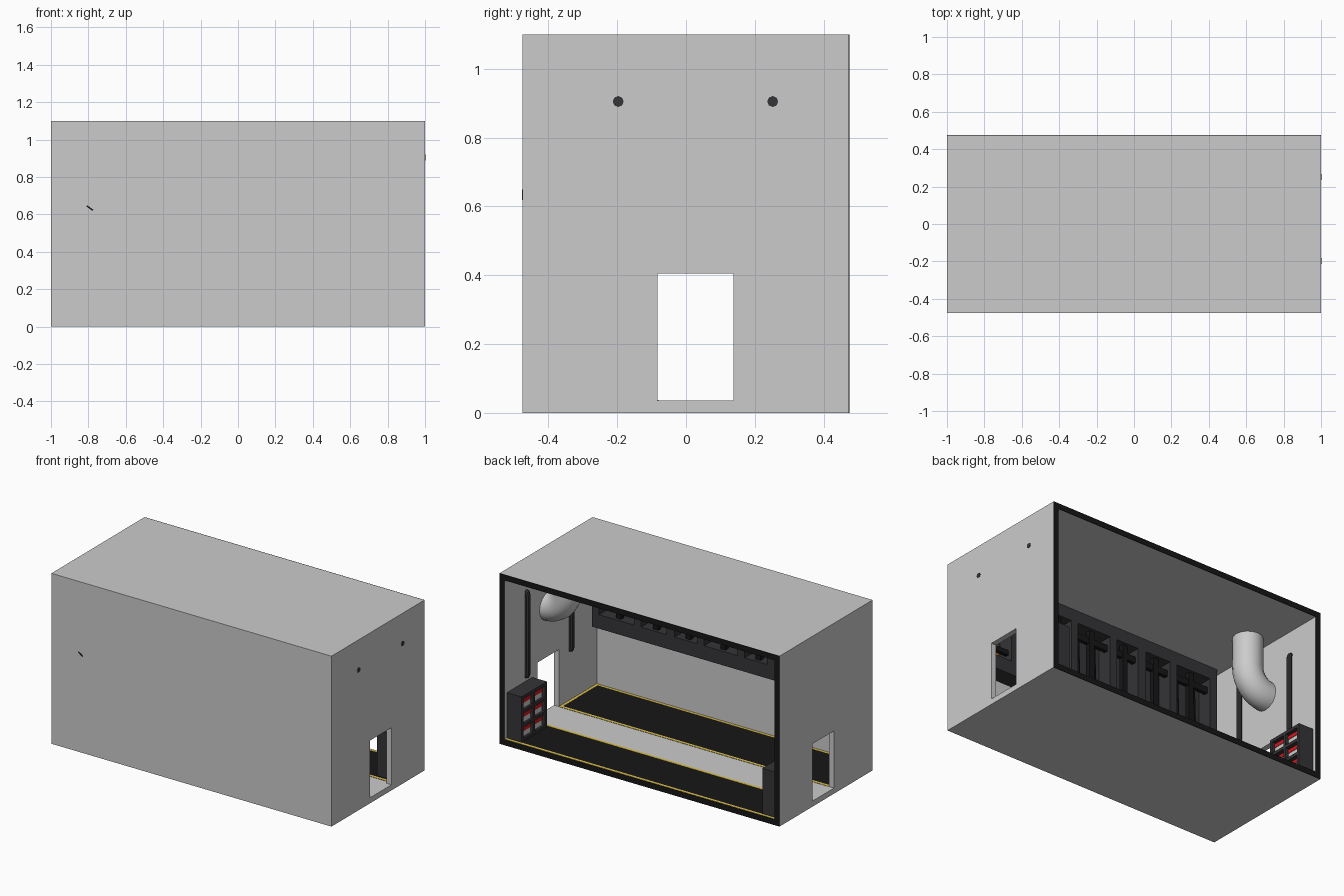
import bpy, math
from mathutils import Vector

if "Cube" in bpy.data.objects:
    bpy.data.objects.remove(bpy.data.objects["Cube"])


def material(name, rgb):
    m = bpy.data.materials.new(name)
    m.diffuse_color = (*rgb, 1)
    m.use_nodes = True
    m.node_tree.nodes["Principled BSDF"].inputs["Base Color"].default_value = m.diffuse_color
    return m


BLACK = material("black", (0.008, 0.008, 0.008))
DARK = material("dark_metal", (0.035, 0.035, 0.04))
YELLOW = material("yellow", (0.75, 0.55, 0.08))
RED = material("red", (0.6, 0.01, 0.015))
WHITE = material("white", (0.8, 0.8, 0.8))
ORANGE = material("orange", (0.6, 0.2, 0.04))


def box(name, lo, hi, mat=None, rot=(0, 0, 0)):
    """Box between two corners, given in any order."""
    lo, hi = Vector(lo), Vector(hi)
    bpy.ops.mesh.primitive_cube_add(size=1, location=(lo + hi) / 2, rotation=rot)
    ob = bpy.context.object
    ob.name = name
    ob.scale = [abs(v) for v in hi - lo]
    bpy.ops.object.transform_apply(location=False, rotation=False, scale=True)
    if mat:
        ob.data.materials.append(mat)
    return ob


def tube(name, points, radius, resolution, mat=None):
    """Capped tube along a path, turned into a mesh."""
    cu = bpy.data.curves.new(name, 'CURVE')
    cu.dimensions = '3D'
    cu.bevel_depth = radius
    cu.bevel_resolution = resolution
    cu.use_fill_caps = True
    sp = cu.splines.new('POLY')
    sp.points.add(len(points) - 1)
    for p, co in zip(sp.points, points):
        p.co = (*co, 1)
    ob = bpy.data.objects.new(name, cu)
    bpy.context.collection.objects.link(ob)
    bpy.ops.object.select_all(action='DESELECT')
    ob.select_set(True)
    bpy.context.view_layer.objects.active = ob
    bpy.ops.object.convert(target='MESH')
    ob = bpy.context.object
    if mat:
        ob.data.materials.append(mat)
    bpy.ops.object.shade_smooth_by_angle(angle=math.radians(40))
    return ob


# Room shell, open at the back, with a doorway through both end walls
W, D, H, T = 1.0, 0.475, 1.1, 0.036
FRONT = -0.467
room = box("room_shell", (-W, -D, 0), (W, D - 0.003, H))
cutters = [box("room_cutter", (-W + T, FRONT, T), (W - T, D + 0.2, H - T)),
           box("door_cutter", (-1.2, -0.083, T), (1.2, 0.138, 0.405))]
for c in cutters:
    m = room.modifiers.new("cut", 'BOOLEAN')
    m.object = c
    m.solver = 'EXACT'
bpy.context.view_layer.objects.active = room
for m in list(room.modifiers):
    bpy.ops.object.modifier_apply(modifier=m.name)
for c in cutters:
    bpy.data.objects.remove(c)

# Black rim around the open side
Y0 = D - 0.003
box("rim_floor", (-W, Y0, 0), (W, D, T), BLACK)
box("rim_ceiling", (-W, Y0, H - T), (W, D, H), BLACK)
for s in (-1, 1):
    box("rim_wall", (s * W, Y0, T), (s * (W - T), D, H - T), BLACK)

# Black floor mats with yellow borders on both sides of the walkway
X = W - T
for name, y0, y1 in (("front", FRONT, -0.08), ("back", 0.16, 0.472)):
    e = 0.018
    box(name + "_mat", (-X, y0, T), (X, y1, T + 0.001), BLACK)
    for y in (y0, y1 - e):
        box(name + "_mat_long_stripe", (-X, y, T), (X, y + e, T + 0.002), YELLOW)
    for s in (-1, 1):
        box(name + "_mat_end_stripe", (s * X, y0, T), (s * (X - e), y1, T + 0.002), YELLOW)

# End wall fittings, the same at both ends
for s in (-1, 1):
    # ceiling duct bending into the wall above the door
    path = [(s * 0.83, 0.028, H - T + 0.005)]
    for i in range(9):
        a = math.radians(90 * i / 8)
        path.append((s * (0.97 - 0.14 * math.cos(a)), 0.028, 0.87 - 0.14 * math.sin(a)))
    tube("air_duct", path, 0.09, 6)

    # wall pipes, the right-hand ones reaching just through the wall
    end = 1.002 if s > 0 else 0.985
    for y in (-0.197, 0.252):
        tube("wall_pipe", [(s * x, y, z) for x, z in (
            (end, 0.905), (0.968, 0.905), (0.957, 0.9), (0.953, 0.885),
            (0.953, 0.38), (0.957, 0.365), (0.975, 0.36))], 0.016, 2, DARK)

    # supply rack beside the door
    xa, xb, ya, yb, za, zb = 0.86, X, 0.19, 0.45, T, 0.33
    t = 0.02
    box("rack_back", (s * (xb - 0.01), ya, za), (s * xb, yb, zb), DARK)
    for y in (ya, (ya + yb - t) / 2, yb - t):
        box("rack_upright", (s * xa, y, za), (s * xb, y + t, zb), DARK)
    step = (zb - za - t) / 3
    for i in range(4):
        z = za + i * step
        box("rack_shelf", (s * xa, ya, z), (s * xb, yb, z + t), DARK)
        if i == 3:
            continue
        for y in (ya + t + 0.008, (ya + yb) / 2 + 0.018):
            z1 = z + t
            box("supply_box", (s * 0.875, y, z1), (s * 0.945, y + 0.084, z1 + 0.035), WHITE)
            box("supply_box_lid", (s * 0.872, y - 0.002, z1 + 0.035),
                (s * 0.945, y + 0.086, z1 + 0.06), RED)

# Wall cabinet hung from the ceiling along the front wall
yf, zb, zt, xe = -0.356, 0.46, H - T, 0.92
z0, z1 = 0.55, 0.985
bays = [(-0.87, -0.62), (-0.57, -0.39), (-0.33, -0.17), (-0.12, 0.12),
        (0.17, 0.33), (0.39, 0.57), (0.62, 0.87)]
box("cabinet_back", (-xe, FRONT, zb), (xe, FRONT + 0.01, zt), DARK)
box("cabinet_bottom", (-xe, FRONT, zb), (xe, yf, z0), DARK)
box("cabinet_top", (-xe, FRONT, z1), (xe, yf, zt), DARK)
edges = [-xe] + [v for b in bays for v in b] + [xe]
for a, b in zip(edges[::2], edges[1::2]):
    box("cabinet_post", (a, FRONT, z0), (b, yf, z1), DARK)
for i, (a, b) in enumerate(bays):
    c = (a + b) / 2
    # rack bars and centre post inside each bay
    box("bay_top_bar", (a, yf - 0.05, 0.9), (b, yf - 0.025, 0.94), BLACK)
    box("bay_low_bar", (a, yf - 0.05, 0.6), (b, yf - 0.025, 0.63), BLACK)
    box("bay_centre_post", (c - 0.018, yf - 0.05, z0), (c + 0.018, yf - 0.02, z1), BLACK)
    # stored tools leaning either side of the post
    for x in ((a + c) / 2, (b + c) / 2):
        tube("tool_shaft", [(x - 0.012, yf - 0.075, 0.56), (x + 0.012, yf - 0.06, 0.9)],
             0.009, 1, BLACK)
        if i % 3 == 0:
            box("tool_grip", (x - 0.014, yf - 0.08, 0.58), (x + 0.01, yf - 0.055, 0.66), ORANGE)

# Tool tip that shows through the front wall
box("tool_tip", (-0.812, -0.4765, 0.63), (-0.772, -0.44, 0.638), BLACK,
    (0, math.radians(36), 0))
